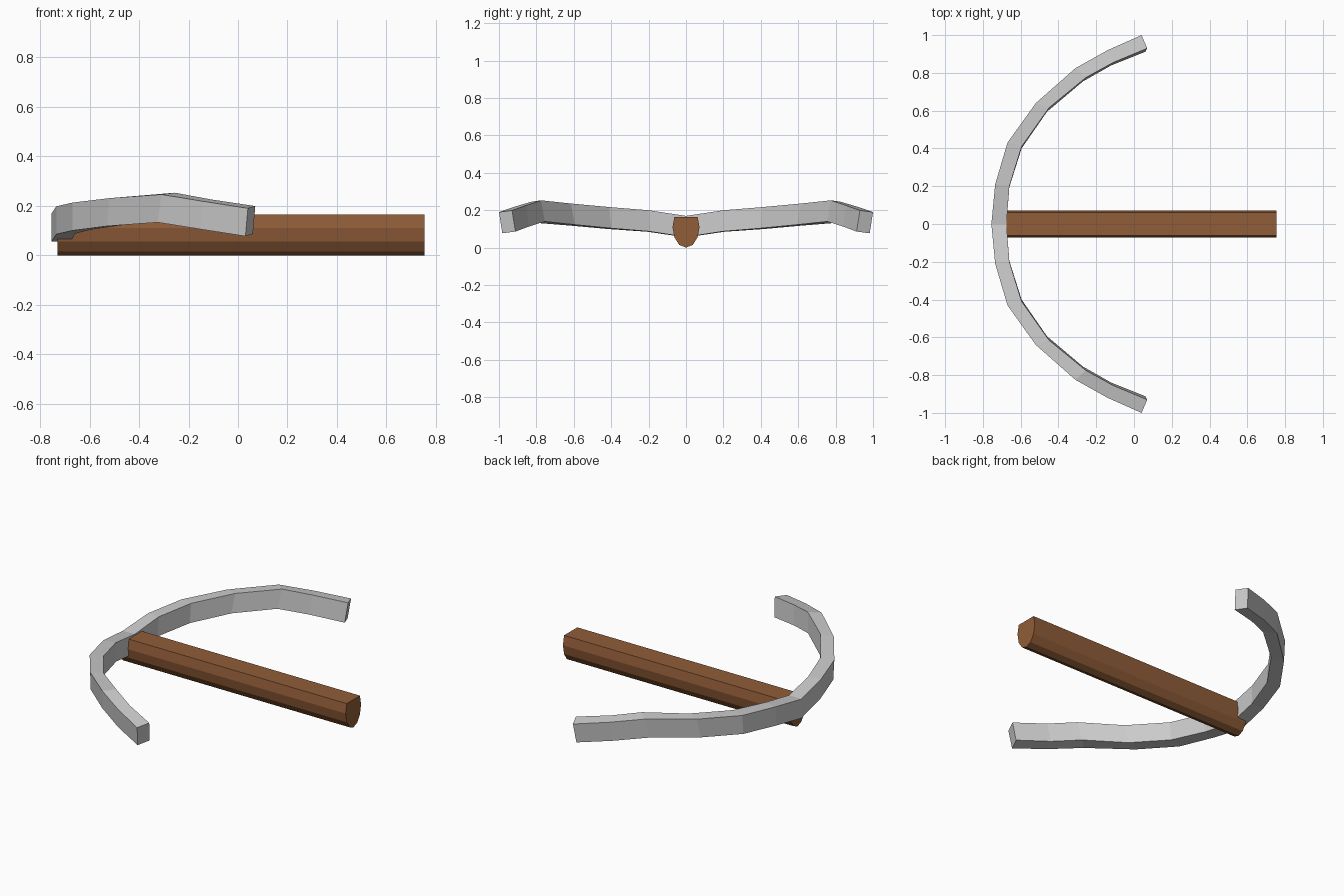
import bpy

if "Cube" in bpy.data.objects:
    bpy.data.objects.remove(bpy.data.objects["Cube"])


def make_object(name, verts, faces):
    mesh = bpy.data.meshes.new(name)
    mesh.from_pydata(verts, [], faces)
    mesh.update()
    obj = bpy.data.objects.new(name, mesh)
    bpy.context.collection.objects.link(obj)
    return obj


def loft(name, sections, cap_start=True):
    # Skin a list of equal closed rings, capping the ends
    n = len(sections[0])
    verts = [p for ring in sections for p in ring]
    faces = []
    for s in range(len(sections) - 1):
        a, b = s * n, (s + 1) * n
        for i in range(n):
            j = (i + 1) % n
            faces.append((a + i, a + j, b + j, b + i))
    if cap_start:
        faces.append(tuple(reversed(range(n))))
    last = (len(sections) - 1) * n
    faces.append(tuple(range(last, last + n)))
    return make_object(name, verts, faces)


def add_mirror_y(obj):
    mod = obj.modifiers.new("mirror", 'MIRROR')
    mod.use_axis = (False, True, False)
    mod.use_clip = True
    mod.merge_threshold = 0.0005


# Stock: flat-topped, round-bottomed bar
half = [(0.062, 0.165), (0.072, 0.11), (0.062, 0.055), (0.036, 0.015)]
profile = [(0, 0.165)] + half + [(0, 0)] + [(-y, z) for y, z in reversed(half)]
profile.reverse()
stock = loft("stock", [[(x, y, z) for y, z in profile] for x in (-0.73, 0.755)])
wood = bpy.data.materials.new("wood")
wood.diffuse_color = (0.28, 0.11, 0.04, 1)
wood.use_nodes = True
wood.node_tree.nodes["Principled BSDF"].inputs["Base Color"].default_value = wood.diffuse_color
stock.data.materials.append(wood)

# Bow limb stations: outer xy, inner xy, outer top z, inner top z, bottom shift xy
stations = [
    (-0.755, 0.00, -0.675, 0.00, 0.168, 0.170, 0.00, 0.00),
    (-0.735, 0.21, -0.660, 0.20, 0.198, 0.200, 0.00, -0.005),
    (-0.670, 0.43, -0.595, 0.41, 0.213, 0.217, 0.00, -0.01),
    (-0.520, 0.64, -0.450, 0.615, 0.231, 0.236, -0.01, -0.02),
    (-0.310, 0.825, -0.255, 0.775, 0.246, 0.253, -0.015, -0.02),
    (-0.140, 0.92, -0.110, 0.855, 0.218, 0.226, -0.01, -0.015),
    (0.040, 1.00, 0.070, 0.93, 0.190, 0.199, -0.01, -0.018),
]
height = 0.113
rings = []
for ox, oy, ix, iy, oz, iz, sx, sy in stations:
    rings.append([(ox, oy, oz), (ix, iy, iz),
                  (ix + sx, iy + sy, iz - height), (ox + sx, oy + sy, oz - height)])

# Bow: one limb mirrored across the stock
bow = loft("bow", rings, cap_start=False)
add_mirror_y(bow)

# Consistent outward normals
import bmesh
for obj in (stock, bow):
    bm = bmesh.new()
    bm.from_mesh(obj.data)
    bmesh.ops.recalc_face_normals(bm, faces=bm.faces)
    bm.to_mesh(obj.data)
    bm.free()
